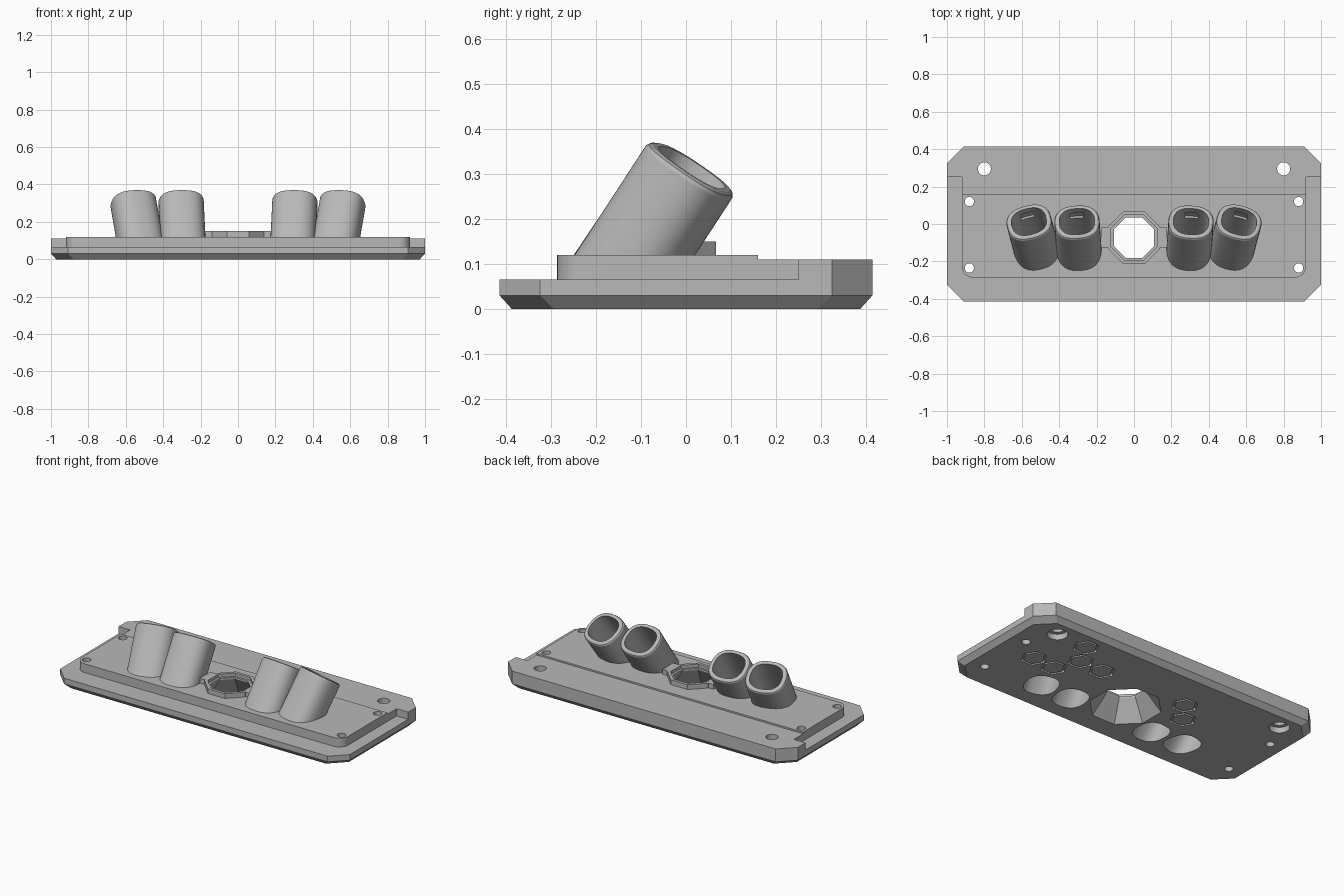
import bpy, bmesh
from math import sin, cos, pi, radians, copysign
from mathutils import Vector, Matrix

cube = bpy.data.objects.get("Cube")
if cube:
    bpy.data.objects.remove(cube, do_unlink=True)

grey = bpy.data.materials.new("plain grey")
grey.use_nodes = True
grey.diffuse_color = (0.48, 0.48, 0.48, 1)
grey.node_tree.nodes["Principled BSDF"].inputs["Base Color"].default_value = grey.diffuse_color


def loft(name, rings, closed=False):
    """Solid through rings of 3D points; closed joins last ring to first."""
    bm = bmesh.new()
    rows = [[bm.verts.new(p) for p in ring] for ring in rings]
    n = len(rows[0])
    pairs = list(zip(rows, rows[1:]))
    if closed:
        pairs.append((rows[-1], rows[0]))
    else:
        bm.faces.new(rows[0])
        bm.faces.new(rows[-1])
    for a, b in pairs:
        for i in range(n):
            j = (i + 1) % n
            bm.faces.new((a[i], a[j], b[j], b[i]))
    bmesh.ops.recalc_face_normals(bm, faces=bm.faces)
    mesh = bpy.data.meshes.new(name)
    bm.to_mesh(mesh)
    bm.free()
    mesh.materials.append(grey)
    ob = bpy.data.objects.new(name, mesh)
    bpy.context.collection.objects.link(ob)
    return ob


def at(points, z):
    return [(x, y, z) for x, y in points]


def prism(name, points, z0, z1):
    return loft(name, [at(points, z0), at(points, z1)])


def ngon(n, r, x=0, y=0, turn=0):
    return [(x + r * cos(turn + 2 * pi * i / n), y + r * sin(turn + 2 * pi * i / n)) for i in range(n)]


def octagon(apothem):
    return ngon(8, apothem / cos(pi / 8), 0, -0.073, pi / 8)


def chamfered(hx, hy, c):
    half = [(hx, -hy + c), (hx, hy - c), (hx - c, hy)]
    half.insert(0, (hx - c, -hy))
    return half + [(-x, y) for x, y in reversed(half)]


def mirrored(half):
    return half + [(-x, y) for x, y in reversed(half)]


def box(name, x0, x1, y0, y1, z0, z1):
    return prism(name, [(x0, y0), (x1, y0), (x1, y1), (x0, y1)], z0, z1)


def combine(target, tool, operation):
    """Boolean the tool into the target, then drop the tool."""
    tool.hide_render = True
    mod = target.modifiers.new("combine", "BOOLEAN")
    mod.operation, mod.solver, mod.object = operation, "EXACT", tool
    bpy.ops.object.select_all(action="DESELECT")
    bpy.context.view_layer.objects.active = target
    target.select_set(True)
    bpy.ops.object.modifier_apply(modifier=mod.name)
    bpy.data.objects.remove(tool, do_unlink=True)


TILT = radians(34)


def tube_frame(side, x, yaw):
    return Matrix.Translation((side * x, 0.013, 0.314)) @ Matrix.Rotation(-side * yaw, 4, "Z") @ Matrix.Rotation(-TILT, 4, "X")


def tube(name, frame, rx, ry, floor, top):
    """Leaning rounded-square rod, cut level at the floor height."""
    def section(inset, z):
        ring = []
        for i in range(48):
            a = 2 * pi * i / 48
            c, s = cos(a), sin(a)
            ring.append(frame @ Vector((copysign(abs(c) ** 0.8, c) * (rx - inset), copysign(abs(s) ** 0.8, s) * (ry - inset), z)))
        return ring
    axis = frame.to_3x3() @ Vector((0, 0, 1))
    rim = section(0, top - 0.012)
    foot = [p - axis * ((p.z - floor) / axis.z) for p in rim]
    return loft(name, [foot, rim, section(0.004, top - 0.004), section(0.012, top)])


# base plate with bevelled underside
body = loft("mounting_plate", [at(chamfered(0.972, 0.388, 0.093), 0), at(chamfered(1, 0.415, 0.09), 0.03),
                               at(chamfered(1, 0.415, 0.09), 0.065)])

# raised back deck and slightly higher front platform with rounded corners
deck = mirrored([(0.92, 0.1), (0.92, 0.25), (1, 0.25), (1, 0.325), (0.91, 0.415)])
combine(body, prism("back_deck", deck, 0.04, 0.11), "UNION")
corner = [(0.86 + 0.06 * sin(a * pi / 16), -0.227 - 0.06 * cos(a * pi / 16)) for a in range(9)]
combine(body, prism("platform", mirrored(corner + [(0.92, 0.16)]), 0.04, 0.12), "UNION")

# octagonal collar with side lugs
combine(body, prism("collar", octagon(0.14), 0.05, 0.15), "UNION")
combine(body, box("lugs", -0.176, 0.176, -0.125, -0.02, 0.05, 0.15), "UNION")

# leaning tubes, then their bores
tubes = [(s, x, radians(yaw)) for s in (-1, 1) for x, yaw in ((0.305, 4), (0.562, 15))]
for t in tubes:
    combine(body, tube("tube", tube_frame(*t), 0.121, 0.109, 0.05, 0), "UNION")
for t in tubes:
    combine(body, tube("bore", tube_frame(*t), 0.094, 0.084, -0.02, 0.05), "DIFFERENCE")
    notch = box("notch", -0.035, 0.035, 0.05, 0.096, -0.09, -0.04)
    notch.data.transform(tube_frame(*t))
    combine(body, notch, "DIFFERENCE")

# flared centre opening and its top recess
combine(body, loft("flare", [at(octagon(0.197), -0.01), at(octagon(0.108), 0.12), at(octagon(0.108), 0.2)]), "DIFFERENCE")
combine(body, prism("recess", octagon(0.122), 0.13, 0.2), "DIFFERENCE")

# screw holes and counterbores
for s in (-1, 1):
    for y in (0.12, -0.235):
        combine(body, prism("small_hole", ngon(24, 0.025, s * 0.88, y), -0.1, 0.3), "DIFFERENCE")
    combine(body, prism("large_hole", ngon(32, 0.035, s * 0.8, 0.295), -0.1, 0.3), "DIFFERENCE")
    combine(body, prism("counterbore", ngon(32, 0.058, s * 0.8, 0.295), -0.1, 0.035), "DIFFERENCE")

# hexagonal grooves in the underside
for x, y in ((0.73, 0.01), (0.58, 0.0), (0.585, 0.285), (0.51, 0.15), (0.35, 0.14), (-0.245, 0.145), (-0.335, 0.02)):
    big, small = ngon(6, 0.076, x, y), ngon(6, 0.062, x, y)
    groove = loft("groove", [at(big, -0.02), at(big, 0.015), at(small, 0.015), at(small, -0.02)], closed=True)
    combine(body, groove, "DIFFERENCE")

bpy.ops.object.select_all(action="DESELECT")
body.select_set(True)
bpy.context.view_layer.objects.active = body
bpy.ops.object.shade_smooth_by_angle(angle=radians(25))
